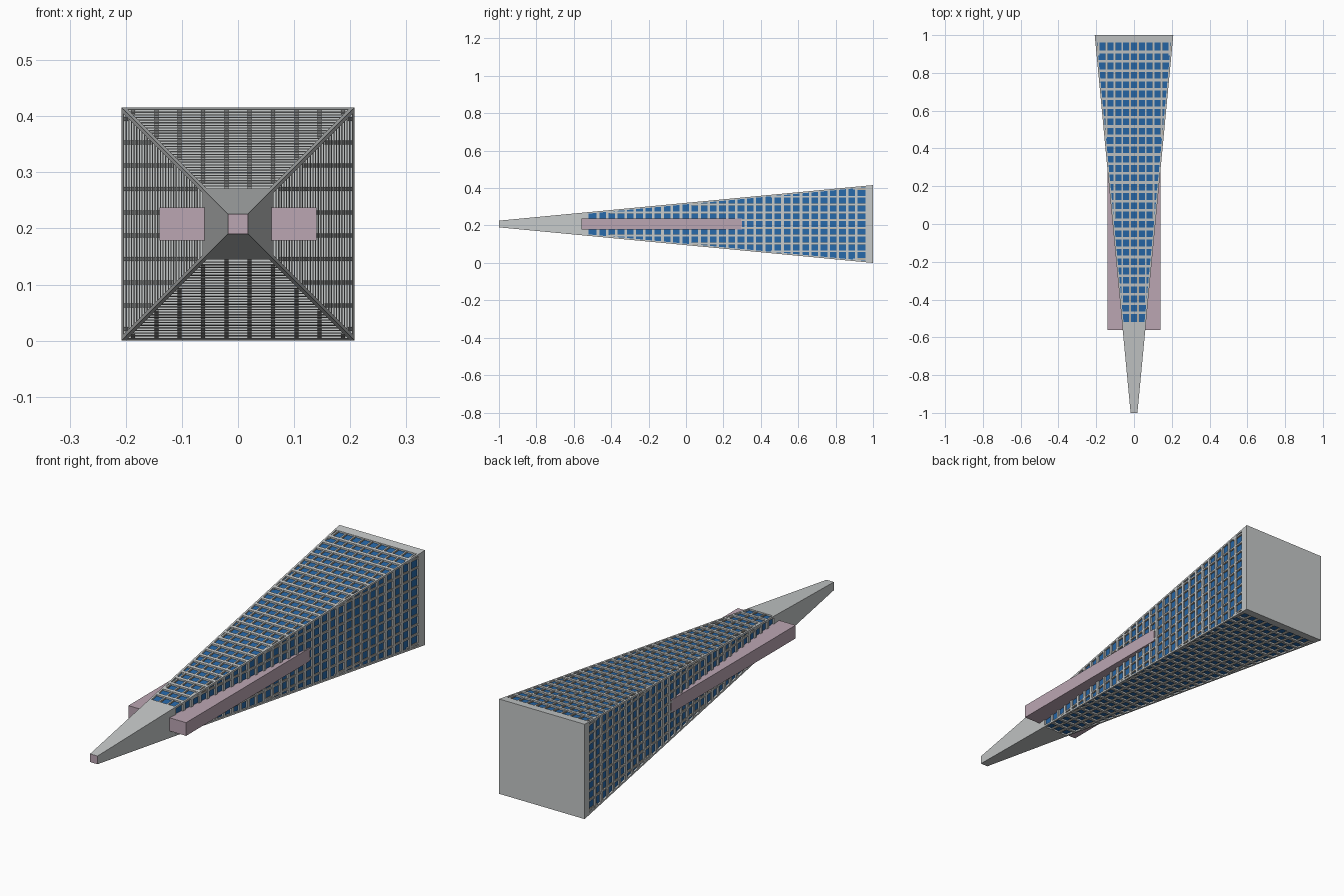
import bpy, bmesh
from mathutils import Matrix

default = bpy.data.objects.get("Cube")
if default:
    bpy.data.objects.remove(default, do_unlink=True)

CENTER = 0.208          # height of the long axis
TIP, BASE = 0.018, 0.208
START, END = -0.52, 0.96  # glazed length
FLOORS, PITCH = 30, 0.0416
DEPTH = 0.007           # glass recess


def material(name, color):
    m = bpy.data.materials.new(name)
    m.use_nodes = True
    m.diffuse_color = (*color, 1)
    m.node_tree.nodes["Principled BSDF"].inputs["Base Color"].default_value = (*color, 1)
    return m


CONCRETE = material("pale grey concrete", (0.56, 0.58, 0.58))
GLASS = material("blue glass", (0.02, 0.14, 0.40))
MAUVE = material("mauve panel", (0.50, 0.38, 0.45))
TAN = material("tan trim", (0.45, 0.36, 0.25))


def half(y):
    return TIP + (BASE - TIP) * (y + 1) / 2


def loft(bm, *rings):
    """Closed prism through two four-point rings."""
    a, b = [[bm.verts.new(p) for p in ring] for ring in rings]
    bm.faces.new(a)
    bm.faces.new(b[::-1])
    for i in range(4):
        j = (i + 1) % 4
        bm.faces.new((a[j], a[i], b[i], b[j]))


def rect(y, x0, x1, z0, z1):
    return [(x0, y, z0), (x1, y, z0), (x1, y, z1), (x0, y, z1)]


def taper(bm, y0, y1, inset=0):
    loft(bm, *[rect(y, -h, h, -h, h)
               for y in (y0, y1) for h in [half(y) - inset]])


def finish(name, bm, *mats):
    bmesh.ops.recalc_face_normals(bm, faces=bm.faces)
    mesh = bpy.data.meshes.new(name)
    bm.to_mesh(mesh)
    bm.free()
    for m in mats:
        mesh.materials.append(m)
    obj = bpy.data.objects.new(name, mesh)
    obj.location.z = CENTER
    bpy.context.collection.objects.link(obj)
    return obj


# Spire with a coloured end face
bm = bmesh.new()
taper(bm, -1, START)
spire = finish("spire", bm, CONCRETE, MAUVE)
for face in spire.data.polygons:
    if face.center.y < -0.99:
        face.material_index = 1

# Solid base band
bm = bmesh.new()
taper(bm, END, 1)
finish("base_band", bm, CONCRETE)

# Recessed glass core
bm = bmesh.new()
taper(bm, START, END, DEPTH)
finish("glass_core", bm, GLASS)

# Floor bands
bm = bmesh.new()
step = (END - START) / FLOORS
for i in range(1, FLOORS):
    y = START + i * step
    taper(bm, y - 0.007, y + 0.007)
finish("floor_bands", bm, CONCRETE)


def strips(name, offsets, width, inset, mat):
    """Lengthwise strips on all four walls, ending at the tapering corner."""
    bm = bmesh.new()
    for u in offsets:
        reach = abs(u) + width + DEPTH
        y0 = max(START, (reach - TIP) * 2 / (BASE - TIP) - 1)
        if y0 < END:
            loft(bm, *[rect(y, u - width, u + width, half(y) - DEPTH - 0.002,
                            half(y) - inset) for y in (y0, END)])
    wall = bm.verts[:] + bm.edges[:] + bm.faces[:]
    for turn in (1, 2, 3):
        copy = bmesh.ops.duplicate(bm, geom=wall)["geom"]
        bmesh.ops.rotate(bm, verts=[v for v in copy if isinstance(v, bmesh.types.BMVert)],
                         matrix=Matrix.Rotation(turn * 1.570796, 3, "Y"))
    finish(name, bm, mat)


columns = [(i - 4.5) * PITCH for i in range(10)]
strips("mullions", columns, 0.0035, 0.001, CONCRETE)
strips("mullion_trim", columns, 0.005, 0.004, TAN)

# Corner posts following the taper
bm = bmesh.new()
for sx in (-1, 1):
    for sz in (-1, 1):
        loft(bm, *[rect(y, sx * (h - 0.008), sx * h, sz * (h - 0.008), sz * h)
                   for y in (START, END) for h in [half(y)]])
finish("corner_posts", bm, CONCRETE)

# Side wings
for side, name in ((1, "left_wing"), (-1, "right_wing")):
    bm = bmesh.new()
    loft(bm, *[rect(y, side * 0.03, side * 0.14, -0.029, 0.029) for y in (-0.56, 0.3)])
    finish(name, bm, MAUVE)
